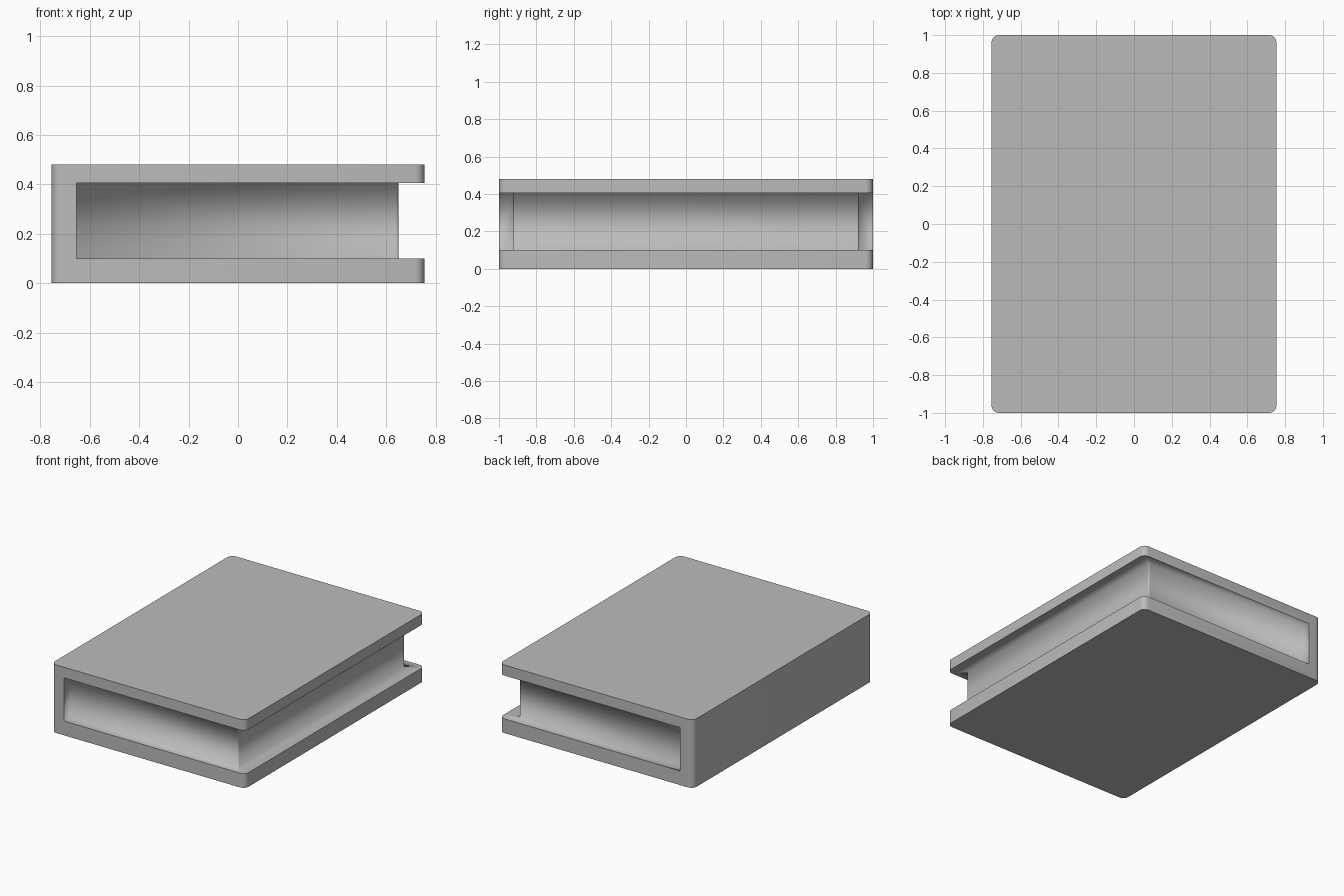
import bpy, bmesh, math

default = bpy.data.objects.get("Cube")
if default:
    bpy.data.objects.remove(default, do_unlink=True)

# Overall size, cover thickness and page block
HALF_W, HALF_D, HEIGHT = 0.755, 1.0, 0.48
PAGE_X0, PAGE_X1, PAGE_Y = -0.655, 0.65, 0.925
PAGE_Z0, PAGE_Z1 = 0.10, 0.405

grey = bpy.data.materials.new("plain grey")
grey.use_nodes = True
colour = (0.5, 0.5, 0.5, 1.0)
grey.diffuse_color = colour
grey.node_tree.nodes["Principled BSDF"].inputs["Base Color"].default_value = colour


def corner(x, y, sx, sy, radius, steps):
    """Points of a rounded corner at (x, y), counter-clockwise."""
    start = math.atan2(sy, sx) - math.pi / 4
    cx, cy = x - sx * radius, y - sy * radius
    return [(cx + radius * math.cos(start + math.pi / 2 * i / steps),
             cy + radius * math.sin(start + math.pi / 2 * i / steps))
            for i in range(steps + 1)]


def prism(name, outline, z0, z1):
    """Closed solid made by raising a flat outline."""
    bm = bmesh.new()
    base = bm.faces.new([bm.verts.new((x, y, z0)) for x, y in outline])
    raised = bmesh.ops.extrude_face_region(bm, geom=[base], use_keep_orig=True)
    for item in raised["geom"]:
        if isinstance(item, bmesh.types.BMVert):
            item.co.z = z1
    bmesh.ops.recalc_face_normals(bm, faces=bm.faces[:])
    mesh = bpy.data.meshes.new(name)
    bm.to_mesh(mesh)
    bm.free()
    obj = bpy.data.objects.new(name, mesh)
    bpy.context.collection.objects.link(obj)
    return obj


# Rounded block for the whole book
block = []
for sx, sy in ((1, 1), (-1, 1), (-1, -1), (1, -1)):
    block += corner(sx * HALF_W, sy * HALF_D, sx, sy, 0.04, 4)
book = prism("book", block, 0, HEIGHT)
book.data.materials.append(grey)

# U-shaped groove that leaves the page block between the covers
groove = [(PAGE_X0, -1.2), (1, -1.2), (1, 1.2), (PAGE_X0, 1.2), (PAGE_X0, PAGE_Y)]
groove += corner(PAGE_X1, PAGE_Y, 1, 1, 0.01, 4)[::-1]
groove += corner(PAGE_X1, -PAGE_Y, 1, -1, 0.01, 4)[::-1]
groove.append((PAGE_X0, -PAGE_Y))
cutter = prism("groove_cutter", groove, PAGE_Z0, PAGE_Z1)
cutter.hide_render = True

cut = book.modifiers.new("groove", "BOOLEAN")
cut.operation = "DIFFERENCE"
cut.solver = "EXACT"
cut.object = cutter
bpy.context.view_layer.update()
depsgraph = bpy.context.evaluated_depsgraph_get()
result = bpy.data.meshes.new_from_object(book.evaluated_get(depsgraph))
book.modifiers.clear()
book.data = result
bpy.data.objects.remove(cutter, do_unlink=True)

# One colour, crisp outer edges and soft inner creases
result.materials.clear()
result.materials.append(grey)
bm = bmesh.new()
bm.from_mesh(result)
for face in bm.faces:
    face.smooth = True
    face.material_index = 0
for edge in bm.edges:
    sharp = edge.calc_face_angle(0) > math.radians(35)
    edge.smooth = not (sharp and edge.is_convex)
bm.to_mesh(result)
bm.free()
